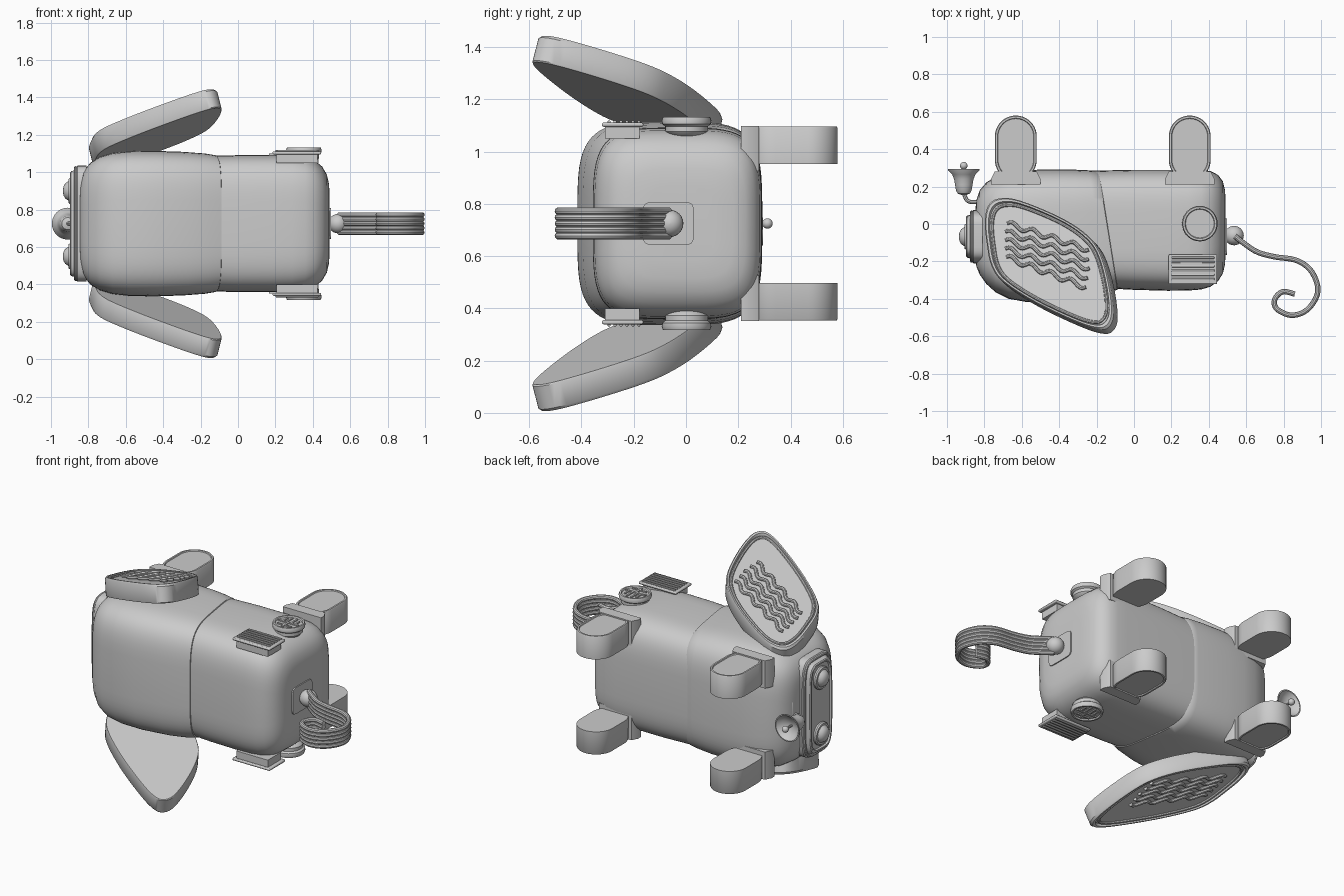
import bpy, bmesh
from math import sin, cos, pi, copysign
from mathutils import Vector as V

if "Cube" in bpy.data.objects:
    bpy.data.objects.remove(bpy.data.objects["Cube"])

MID = 0.725  # height of the symmetry plane; all meshes are built around it


def loft(name, rings, mirror=False, closed=False, angle=35, bevel=0):
    """Skin a row of equal rings; cap the ends unless closed."""
    bm = bmesh.new()
    rows = [[bm.verts.new(p) for p in r] for r in rings]
    n = len(rows[0])
    for i in range(len(rows) - (0 if closed else 1)):
        a, b = rows[i], rows[(i + 1) % len(rows)]
        for j in range(n):
            k = (j + 1) % n
            bm.faces.new((a[j], a[k], b[k], b[j]))
    if not closed:
        bm.faces.new(rows[0])
        bm.faces.new(rows[-1])
    bmesh.ops.recalc_face_normals(bm, faces=bm.faces)
    me = bpy.data.meshes.new(name)
    bm.to_mesh(me)
    bm.free()
    ob = bpy.data.objects.new(name, me)
    ob.location.z = MID
    bpy.context.collection.objects.link(ob)
    bpy.ops.object.select_all(action='DESELECT')
    ob.select_set(True)
    bpy.context.view_layer.objects.active = ob
    bpy.ops.object.shade_smooth_by_angle(angle=angle * pi / 180)
    if bevel:
        m = ob.modifiers.new("bevel", 'BEVEL')
        m.width, m.segments = bevel, 2
    if mirror:
        m = ob.modifiers.new("mirror", 'MIRROR')
        m.use_axis = (False, False, True)
        m.use_mirror_merge = False
    return ob


def spline(pts, closed=False, steps=6):
    """Catmull-Rom curve through the points."""
    pts = [V(p) for p in pts]
    n, out = len(pts), []
    get = lambda i: pts[i % n] if closed else pts[max(0, min(n - 1, i))]
    for i in range(n if closed else n - 1):
        a, b, c, d = (get(i + k) for k in (-1, 0, 1, 2))
        for s in range(steps):
            t = s / steps
            out.append(0.5 * (2 * b + (c - a) * t + (2 * a - 5 * b + 4 * c - d) * t * t
                              + (3 * b - 3 * c + d - a) * t ** 3))
    return out if closed else out + [pts[-1]]


def tube(name, path, r, up, mirror=False, closed=False, sides=8):
    rings, n = [], len(path)
    for i, p in enumerate(path):
        a = path[(i - 1) % n] if closed else path[max(i - 1, 0)]
        b = path[(i + 1) % n] if closed else path[min(i + 1, n - 1)]
        side = (b - a).cross(up).normalized()
        u = side.cross(b - a).normalized()
        rings.append([p + r * (cos(2 * pi * k / sides) * side + sin(2 * pi * k / sides) * u)
                      for k in range(sides)])
    return loft(name, rings, mirror, closed)


def section(x, y0, y1, hz, shear=0.0, e=4.2, n=64):
    """Rounded square ring across the x axis."""
    f = lambda v: copysign(abs(v) ** (2 / e), v)
    out = []
    for k in range(n):
        t = 2 * pi * k / n
        y = (y0 + y1) / 2 + (y1 - y0) / 2 * f(cos(t))
        out.append(V((x + shear * y, y, hz * f(sin(t)))))
    return out


def turned(name, c, axis, profile, mirror=False, n=32):
    """Lathe (radius, distance) pairs about an axis through c."""
    w = V(axis)
    u = w.orthogonal().normalized()
    v = w.cross(u)
    return loft(name, [[V(c) + w * d + r * (cos(2 * pi * k / n) * u + sin(2 * pi * k / n) * v)
                        for k in range(n)] for r, d in profile], mirror)


def box(name, x0, x1, y0, y1, z0, z1, mirror=False, bevel=0):
    return loft(name, [[V(p + (z,)) for p in ((x0, y0), (x1, y0), (x1, y1), (x0, y1))]
                       for z in (z0, z1)], mirror, bevel=bevel)


def ball(name, c, r, mirror=False):
    return turned(name, c, (1, 0, 0), [(r * sin(pi * k / 12) + 1e-4, -r * cos(pi * k / 12))
                                       for k in range(13)], mirror, 24)


# rear body and front shell
loft("rear_body", [section(*s) for s in (
    (-0.22, -0.34, 0.285, 0.36), (0.0, -0.352, 0.29, 0.366), (0.18, -0.357, 0.29, 0.366),
    (0.29, -0.356, 0.29, 0.364), (0.36, -0.35, 0.289, 0.356), (0.41, -0.335, 0.283, 0.338),
    (0.45, -0.305, 0.262, 0.305), (0.475, -0.265, 0.228, 0.262), (0.487, -0.215, 0.18, 0.21),
    (0.49, -0.14, 0.11, 0.14))], angle=50)
loft("front_shell", [section(*s) for s in (
    (-0.848, -0.19, 0.08, 0.16), (-0.842, -0.23, 0.13, 0.23), (-0.825, -0.27, 0.18, 0.282),
    (-0.79, -0.32, 0.222, 0.325), (-0.74, -0.365, 0.253, 0.356), (-0.67, -0.4, 0.277, 0.377),
    (-0.58, -0.416, 0.288, 0.387), (-0.45, -0.415, 0.292, 0.389, -0.04),
    (-0.3, -0.395, 0.291, 0.384, -0.1), (-0.2, -0.37, 0.287, 0.376, -0.14),
    (-0.145, -0.352, 0.284, 0.367, -0.16), (-0.138, -0.335, 0.275, 0.355, -0.16))], angle=50)

# legs: upright capsule, raised rim on the outer face, mounting block
for label, cx in (("front", -0.632), ("rear", 0.298)):
    def capsule(r, z):
        return [V((cx + r * cos(t), cy + r * sin(t), z)) for cy, t0 in ((0.468, 0), (0.343, pi))
                for t in [t0 + pi * k / 20 for k in range(21)]]
    loft(label + "_legs", [capsule(r, z) for r, z in (
        (0.112, 0.228), (0.112, 0.366), (0.108, 0.372), (0.098, 0.372), (0.095, 0.366))], True)
    loft(label + "_leg_mounts", [[V((cx + sx * w, y, z)) for sx, z in
                                  ((-1, 0.2), (1, 0.2), (1, 0.374), (-1, 0.374))]
                                 for w, y in ((0.133, 0.21), (0.133, 0.24), (0.113, 0.28))], True)

# ears: tilted thick leaf with a recessed face
N = V((-0.248, 0.255, 1)).normalized()
C = V((-0.45, -0.2))


def on_ear(p, depth=0.0):
    return V((p[0], p[1], 0.617 + 0.248 * p[0] - 0.255 * p[1])) - N * depth


leaf = spline([(-0.8, 0.02), (-0.78, 0.105), (-0.72, 0.14), (-0.61, 0.127), (-0.4, 0.04),
               (-0.26, -0.05), (-0.18, -0.15), (-0.13, -0.32), (-0.112, -0.48), (-0.14, -0.55),
               (-0.2, -0.56), (-0.32, -0.52), (-0.53, -0.42), (-0.70, -0.31), (-0.765, -0.22),
               (-0.79, -0.1)], True, 5)
ear_ring = lambda s, d: [on_ear(C + (p - C) * s, d) for p in leaf]
loft("ears", [ear_ring(s, d) for s, d in (
    (0.99, 0.11), (1, 0.105), (1, 0.012), (0.975, 0), (0.94, 0), (0.925, 0.014))], True)
tube("ear_rims", ear_ring(0.89, 0.012), 0.009, N, True, True)
for i, (x0, y0, x1, y1) in enumerate((
        (-0.68, 0.005, -0.245, -0.135), (-0.69, -0.04, -0.245, -0.185),
        (-0.69, -0.085, -0.24, -0.235), (-0.69, -0.13, -0.25, -0.285),
        (-0.685, -0.175, -0.26, -0.335))):
    path = []
    for k in range(49):
        t = k / 48
        path.append(on_ear((x0 + (x1 - x0) * t, y0 + (y1 - y0) * t + 0.014 * sin(8 * pi * t)), 0.008))
    tube("ear_wave_%d" % (i + 1), path, 0.0105, N, True)

# snout plate, raised rim, studs and nostrils
plate = lambda x, g: section(x, -0.21 + g, 0.075 - g, 0.31 - g, e=5)
loft("snout_plate", [plate(*s) for s in (
    (-0.81, 0.0), (-0.858, 0.0), (-0.866, 0.008), (-0.866, 0.02), (-0.872, 0.025),
    (-0.892, 0.03), (-0.897, 0.036), (-0.897, 0.045), (-0.888, 0.05))])
tube("snout_rim", plate(-0.868, 0.012), 0.009, V((1, 0, 0)), closed=True)
turned("nostrils", (-0.88, -0.068, 0.175), (-1, 0, 0), (
    (0.07, 0), (0.07, 0.018), (0.064, 0.026), (0.052, 0.026), (0.048, 0.032),
    (0.04, 0.044), (0.024, 0.053), (0.006, 0.056)), True)

# bell under the snout
turned("bell", (-0.91, 0, 0), (0, 1, 0), (
    (0.012, 0.155), (0.032, 0.162), (0.042, 0.18), (0.047, 0.21), (0.052, 0.24), (0.062, 0.265),
    (0.084, 0.288), (0.085, 0.294), (0.078, 0.294), (0.055, 0.265), (0.01, 0.25)))
tube("bell_clapper_rod", [V((-0.91, 0.24, 0)), V((-0.91, 0.31, 0))], 0.007, V((0, 0, 1)))
ball("bell_clapper", (-0.91, 0.312, 0), 0.02)
tube("bell_hook", spline([(-0.91, 0.165, 0), (-0.895, 0.13, 0), (-0.87, 0.118, 0),
                          (-0.82, 0.12, 0)]), 0.011, V((0, 0, 1)))
box("bell_bracket", -0.84, -0.805, 0.095, 0.145, -0.09, 0.09, bevel=0.008)

# round side badges with an abstract raised pattern
turned("round_badges", (0.352, 0.002, 0), (0, 0, 1), (
    (0.04, 0.325), (0.07, 0.338), (0.082, 0.352), (0.082, 0.372), (0.093, 0.38), (0.095, 0.395),
    (0.09, 0.408), (0.08, 0.408), (0.076, 0.4), (0.01, 0.4)), True)
for i, (x0, x1, y0, y1) in enumerate((
        (-0.07, 0.07, -0.008, 0.004), (-0.045, -0.034, 0, 0.05), (-0.02, -0.01, 0, 0.065),
        (0.012, 0.022, 0, 0.065), (0.04, 0.05, 0, 0.045), (-0.05, 0.05, -0.045, -0.035),
        (-0.006, 0.006, -0.065, -0.005))):
    box("badge_bar_%d" % (i + 1), 0.352 + x0, 0.352 + x1, y0, y1, 0.398, 0.407, True)

# ribbed side vents
box("vent_bases", 0.205, 0.425, -0.31, -0.178, 0.325, 0.372, True)
box("vent_plates", 0.185, 0.445, -0.322, -0.163, 0.37, 0.386, True, bevel=0.006)
for i in range(6):
    y = -0.3 + i * 0.0228
    box("vent_rib_%d" % (i + 1), 0.2, 0.43, y, y + 0.011, 0.384, 0.394, True, bevel=0.003)

# tail: base plate, ball joint and a ribbon of parallel cords
loft("tail_plate", [section(x, -0.165, 0.03, 0.083, e=7) for x in (0.475, 0.497)])
ball("tail_ball", (0.535, -0.062, 0), 0.052)
tail = spline([(0.54, -0.065, 0), (0.59, -0.105, 0), (0.66, -0.15, 0), (0.75, -0.175, 0),
               (0.87, -0.195, 0), (0.95, -0.255, 0), (0.983, -0.36, 0), (0.93, -0.455, 0),
               (0.845, -0.488, 0), (0.765, -0.455, 0), (0.752, -0.405, 0), (0.795, -0.362, 0),
               (0.86, -0.375, 0)], steps=7)
for i in range(5):
    h = (i - 2) * 0.0235
    tube("tail_cord_%d" % (i + 1), [p + V((0, 0, h)) for p in tail], 0.0145, V((0, 0, 1)), sides=10)
